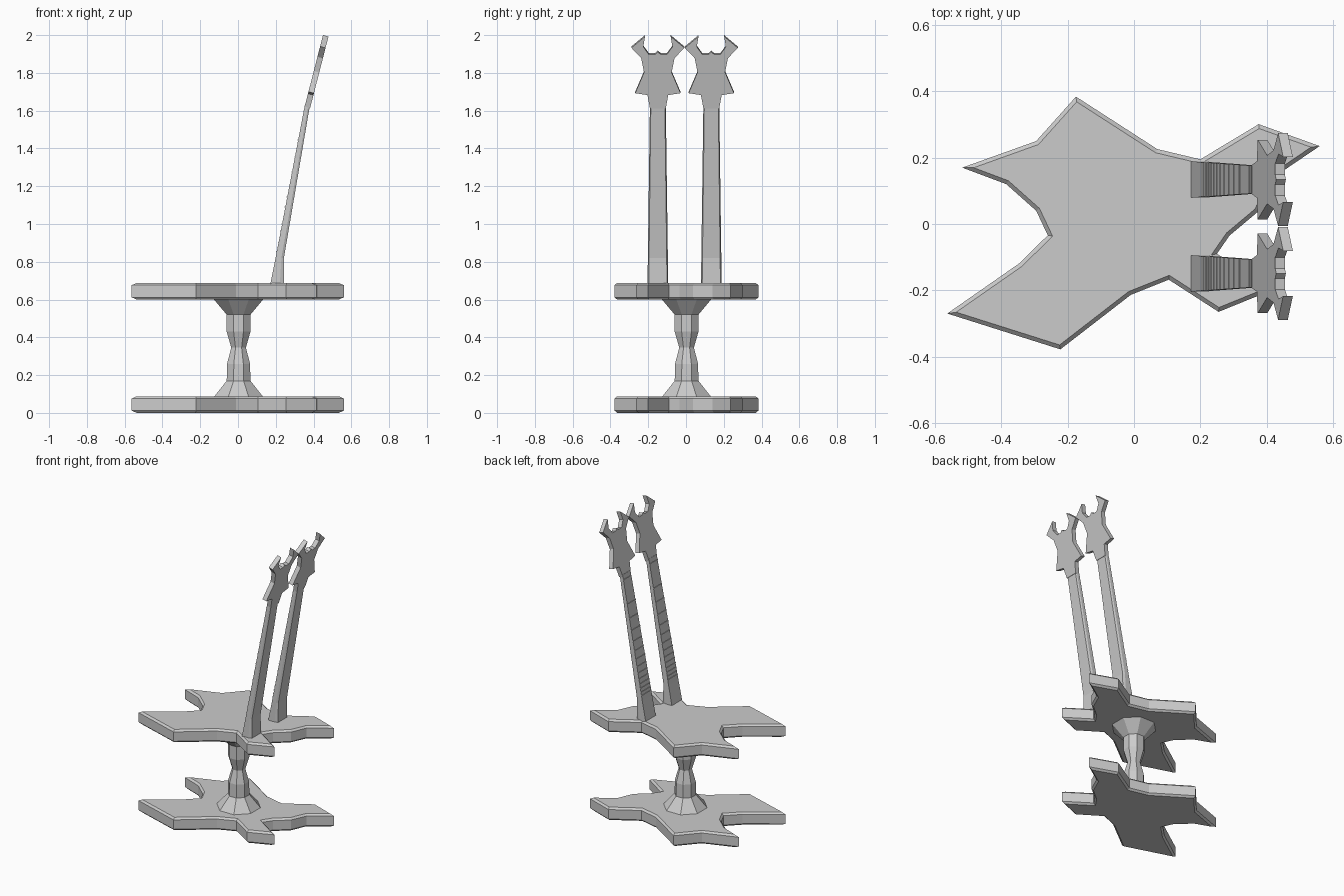
import bpy, bmesh, math
from mathutils import Vector

if "Cube" in bpy.data.objects:
    bpy.data.objects.remove(bpy.data.objects["Cube"])


def finish(name, bm):
    bmesh.ops.recalc_face_normals(bm, faces=bm.faces[:])
    me = bpy.data.meshes.new(name)
    bm.to_mesh(me)
    bm.free()
    ob = bpy.data.objects.new(name, me)
    bpy.context.collection.objects.link(ob)
    return ob


def prism(name, pts, offset, chamfer=0.0):
    """Extrude a closed outline by offset; optionally chamfer both rims."""
    bm = bmesh.new()
    face = bm.faces.new([bm.verts.new(p) for p in pts])
    res = bmesh.ops.extrude_face_region(bm, geom=[face], use_keep_orig=True)
    top = [v for v in res["geom"] if isinstance(v, bmesh.types.BMVert)]
    bmesh.ops.translate(bm, verts=top, vec=offset)
    bmesh.ops.recalc_face_normals(bm, faces=bm.faces[:])
    if chamfer:
        rims = [e for e in bm.edges if any(len(f.verts) > 4 for f in e.link_faces)]
        bmesh.ops.bevel(bm, geom=rims, offset=chamfer, segments=1,
                        profile=0.5, affect='EDGES')
    return finish(name, bm)


def loft(name, rings):
    bm = bmesh.new()
    rows = [[bm.verts.new(p) for p in r] for r in rings]
    n = len(rows[0])
    for a, b in zip(rows, rows[1:]):
        for i in range(n):
            j = (i + 1) % n
            bm.faces.new((a[i], a[j], b[j], b[i]))
    bm.faces.new(rows[0])
    bm.faces.new(rows[-1])
    return finish(name, bm)


# Base and seat: the same jagged plate at two heights
outline = [(-.518, .17), (-.295, .25), (-.175, .384), (.07, .226), (.20, .195),
           (.376, .301), (.56, .235), (.42, .14), (.375, .038), (.288, -.035),
           (.25, -.09), (.415, -.20), (.255, -.265), (.105, -.168),
           (-.01, -.214), (-.222, -.378), (-.563, -.27), (-.345, -.118),
           (-.26, -.034), (-.295, .04), (-.385, .12)]
for name, z in (("base_plate", 0.0), ("seat_plate", 0.6)):
    prism(name, [(x, y, z) for x, y in outline], Vector((0, 0, .088)), .012)

# Turned pedestal
profile = [(.08, .145), (.17, .068), (.26, .066), (.345, .042),
           (.43, .068), (.52, .068), (.605, .145)]
loft("pedestal", [[(.003 + r * math.cos(math.tau * (i + .5) / 8),
                    .003 + r * math.sin(math.tau * (i + .5) / 8), z)
                   for i in range(8)] for z, r in profile])

# Half outline of a headstock: (sideways, height)
half = [(.042, 1.62), (.055, 1.69), (.12, 1.70), (.073, 1.81), (.088, 1.885),
        (.14, 1.94), (.068, 2.0), (.077, 1.945), (.048, 1.905), (.015, 1.905)]
head = half + [(0, 1.918)] + [(-y, z) for y, z in reversed(half)]
slope = (.45 - .355) / (2.0 - 1.63)
normal = Vector((1, 0, -slope)).normalized()

# Neck sections: height, front x, back x, half width
sections = [(.67, .169, .243, .055), (.82, .199, .243, .053), (1.635, .355, .382, .042)]

for side, yc in (("left", .134), ("right", -.149)):
    # Back post with chamfered rear corners
    rings = []
    for z, x0, x1, w in sections:
        c, d = .3 * (x1 - x0), .12 * w
        rings.append([(x0, yc - w, z), (x1 - c, yc - w, z), (x1, yc - w + d, z),
                      (x1, yc + w - d, z), (x1 - c, yc + w, z), (x0, yc + w, z)])
    loft(side + "_back_post", rings)
    # Forked headstock
    prism(side + "_headstock",
          [(.355 + slope * (z - 1.63), yc + y, z) for y, z in head], normal * .03)
    # Thin frets on the post face
    for i in range(14):
        t = 1 - .93 * .88 ** i
        t = 1 - t
        z = .69 + .92 * t if i else 1.6
        x = .169 + (.355 - .169) * (z - .67) / .965
        w = .054 - .012 * (z - .67) / .965
        prism(side + "_fret", [(x - .002, yc - w, z), (x + .004, yc - w, z),
                               (x + .004, yc + w, z), (x - .002, yc + w, z)],
              Vector((0, 0, .004)))
